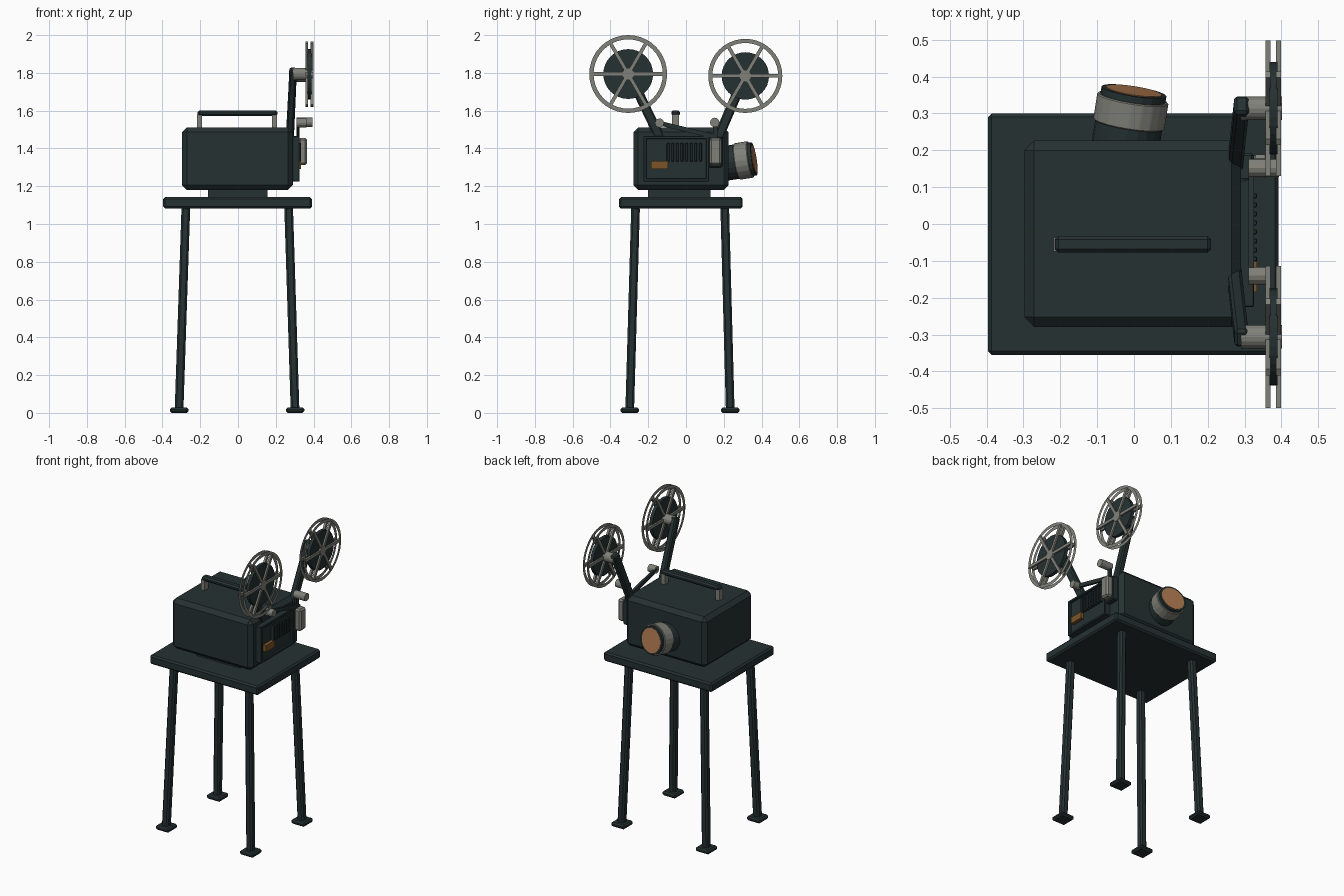
import bpy, bmesh, math
from mathutils import Vector, Matrix

if "Cube" in bpy.data.objects:
    bpy.data.objects.remove(bpy.data.objects["Cube"])


def material(name, rgb):
    m = bpy.data.materials.new(name)
    m.diffuse_color = (*rgb, 1)
    m.use_nodes = True
    m.node_tree.nodes["Principled BSDF"].inputs["Base Color"].default_value = m.diffuse_color
    return m


DARK = material("dark_teal_metal", (0.019, 0.031, 0.032))
GREY = material("warm_grey_metal", (0.22, 0.22, 0.195))
GLASS = material("orange_glass", (0.42, 0.19, 0.08))
AMBER = material("amber_plate", (0.20, 0.09, 0.022))


def finish(name, bm, mat, bevel=0):
    if bevel:
        bmesh.ops.bevel(bm, geom=bm.edges[:], offset=bevel, segments=1, affect='EDGES')
    me = bpy.data.meshes.new(name)
    bm.to_mesh(me)
    bm.free()
    me.materials.append(mat)
    ob = bpy.data.objects.new(name, me)
    bpy.context.collection.objects.link(ob)
    return ob


def box(name, lo, hi, mat, bevel=0):
    lo, hi = Vector(lo), Vector(hi)
    bm = bmesh.new()
    bmesh.ops.create_cube(bm, size=1, matrix=Matrix.Translation((lo + hi) / 2) @ Matrix.Diagonal((*(hi - lo), 1)))
    return finish(name, bm, mat, bevel)


def along(p, q):
    # frame at the middle of p-q with local z along the segment
    p, q = Vector(p), Vector(q)
    return Matrix.Translation((p + q) / 2) @ (q - p).to_track_quat('Z', 'Y').to_matrix().to_4x4(), (q - p).length


def tube(name, p, q, r, mat, n=16, bevel=0):
    m, length = along(p, q)
    bm = bmesh.new()
    bmesh.ops.create_cone(bm, cap_ends=True, segments=n, radius1=r, radius2=r, depth=length, matrix=m)
    return finish(name, bm, mat, bevel)


def bar(name, p, q, w, t, mat, bevel=0):
    # rectangular bar: t along x, w across
    p, q = Vector(p), Vector(q)
    d = (q - p).normalized()
    side = d.cross(Vector((1, 0, 0))).normalized()
    rot = Matrix((side.cross(d), side, d)).transposed().to_4x4()
    bm = bmesh.new()
    bmesh.ops.create_cube(bm, size=1, matrix=Matrix.Translation((p + q) / 2) @ rot
                          @ Matrix.Diagonal((t, w, (q - p).length, 1)))
    bmesh.ops.recalc_face_normals(bm, faces=bm.faces)
    return finish(name, bm, mat, bevel)


# Table with splayed legs and feet
box("table_top", (-0.396, -0.355, 1.082), (0.392, 0.300, 1.142), DARK, 0.010)
for sx, side in ((-1, "left"), (1, "right")):
    for sy, end in ((-1, "front"), (1, "back")):
        top = (-0.004 + sx * 0.272, -0.031 + sy * 0.236, 1.09)
        foot = (-0.005 + sx * 0.307, -0.032 + sy * 0.266, 0.015)
        bar(f"{end}_{side}_leg", foot, top, 0.046, 0.046, DARK, 0.010)
        box(f"{end}_{side}_foot", (foot[0] - 0.049, foot[1] - 0.049, 0),
            (foot[0] + 0.049, foot[1] + 0.049, 0.028), DARK, 0.009)

# Projector body, plinth and handle
box("plinth", (-0.16, -0.20, 1.135), (0.155, 0.13, 1.20), DARK)
box("projector_body", (-0.297, -0.279, 1.18), (0.290, 0.226, 1.512), DARK, 0.026)
box("handle_grip", (-0.215, -0.078, 1.572), (0.209, -0.032, 1.602), DARK, 0.010)
for x, side in ((-0.204, "left"), (0.193, "right")):
    box(f"{side}_handle_post", (x - 0.014, -0.074, 1.50), (x + 0.014, -0.036, 1.58), GREY)

# Side panel with frame, louvres and plate
box("side_panel", (0.27, -0.225, 1.225), (0.312, 0.122, 1.465), DARK, 0.006)
y0, y1, z0, z1 = -0.225, 0.122, 1.225, 1.465
for i, (a, b, c, d) in enumerate(((y0, y1, z0, z0 + .016), (y0, y1, z1 - .016, z1),
                                  (y0, y0 + .016, z0, z1), (y1 - .016, y1, z0, z1))):
    box(f"panel_frame_{i}", (0.30, a, c), (0.326, b, d), DARK, 0.003)
for i in range(8):
    y = -0.095 + i * 0.0245
    box(f"louvre_{i}", (0.305, y - 0.007, 1.33), (0.334, y + 0.007, 1.43), DARK, 0.003)
box("amber_plate", (0.31, -0.185, 1.290), (0.334, -0.094, 1.333), AMBER)

# Lens, aimed slightly up and to the right
d = Vector((0.154, 0.975, 0.156)).normalized()
F = Vector((0.0, 0.360, 1.345))
tube("lens_barrel", F - d * 0.20, F - d * 0.08, 0.092, DARK, 20)
tube("lens_ring", F - d * 0.092, F - d * 0.018, 0.098, GREY, 20, 0.003)
tube("lens_rim", F - d * 0.03, F, 0.089, DARK, 20)
tube("lens_glass", F - d * 0.01, F + d * 0.002, 0.077, GLASS, 20)

# Reels: two open flanges with six spokes, film between, hub behind
XA, XB = 0.357, 0.399
for name, y, z, r in (("front_reel", -0.306, 1.794, 0.206), ("back_reel", 0.314, 1.784, 0.196)):
    bm = bmesh.new()
    n = 40
    for x in (XA + 0.006, XB - 0.006):
        rings = [[bm.verts.new((x, y + k * math.cos(2 * math.pi * i / n), z + k * math.sin(2 * math.pi * i / n)))
                  for i in range(n)] for k in (r * 0.89, r)]
        for i in range(n):
            j = (i + 1) % n
            bm.faces.new((rings[0][i], rings[1][i], rings[1][j], rings[0][j]))
    finish(f"{name}_rims", bm, GREY)
    for k in range(3):
        a = k * math.pi / 3
        u = Vector((0, math.cos(a), math.sin(a))) * r * 0.935
        for x, s in ((XA + 0.007, "inner"), (XB - 0.007, "outer")):
            c = Vector((x, y, z))
            bar(f"{name}_{s}_spoke_{k}", c - u, c + u, 0.019, 0.014, GREY)
    tube(f"{name}_film", (0.367, y, z), (0.389, y, z), r * 0.64, DARK, 32)
    tube(f"{name}_hub", (0.29, y, z), (0.401, y, z), 0.032, GREY, 16)

# Reel arms and film guide link
bar("front_arm", (0.292, -0.312, 1.82), (0.272, -0.135, 1.45), 0.052, 0.038, DARK, 0.008)
bar("back_arm", (0.292, 0.325, 1.82), (0.274, 0.155, 1.42), 0.052, 0.040, DARK, 0.008)
bar("guide_link", (0.318, -0.145, 1.535), (0.318, 0.155, 1.462), 0.024, 0.016, DARK)
bar("gate_link", (0.318, 0.155, 1.55), (0.318, 0.155, 1.40), 0.024, 0.016, DARK)

# Rollers and film gate
tube("front_roller", (0.31, -0.140, 1.535), (0.362, -0.140, 1.535), 0.024, GREY, 12)
tube("back_roller", (0.31, 0.152, 1.538), (0.394, 0.152, 1.538), 0.025, GREY, 12)
box("gate_mount", (0.27, 0.118, 1.30), (0.325, 0.192, 1.46), DARK, 0.006)
box("film_gate", (0.32, 0.125, 1.312), (0.366, 0.188, 1.455), GREY, 0.010)
